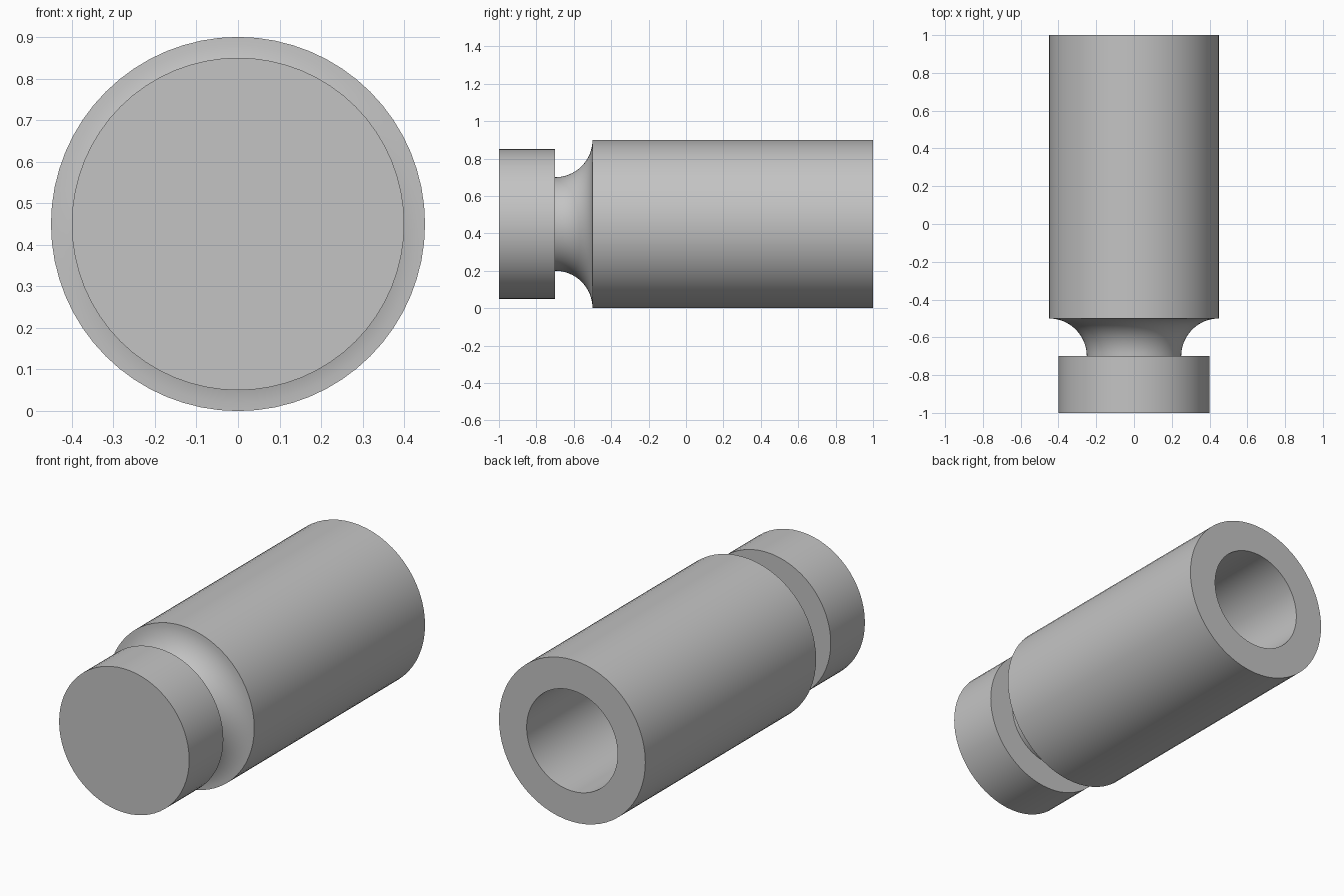
import bpy, bmesh
from math import sin, cos, pi

cube = bpy.data.objects.get("Cube")
if cube:
    bpy.data.objects.remove(cube, do_unlink=True)

SEGMENTS = 64
AXIS_Z = 0.45

grey = bpy.data.materials.new("plain_grey")
grey.use_nodes = True
colour = (0.55, 0.55, 0.55, 1)
grey.diffuse_color = colour
grey.node_tree.nodes["Principled BSDF"].inputs["Base Color"].default_value = colour


def lathe(name, profile):
    """Revolve (y, radius) points around the long axis; radius 0 closes an end."""
    bm = bmesh.new()
    verts = [bm.verts.new((0, y, r)) for y, r in profile]
    edges = [bm.edges.new(pair) for pair in zip(verts, verts[1:])]
    bmesh.ops.spin(bm, geom=verts + edges, cent=(0, 0, 0), axis=(0, 1, 0),
                   angle=2 * pi, steps=SEGMENTS, use_duplicate=False)
    bmesh.ops.remove_doubles(bm, verts=bm.verts, dist=1e-5)
    bmesh.ops.recalc_face_normals(bm, faces=bm.faces)
    mesh = bpy.data.meshes.new(name)
    bm.to_mesh(mesh)
    bm.free()
    mesh.materials.append(grey)
    obj = bpy.data.objects.new(name, mesh)
    obj.location.z = AXIS_Z
    bpy.context.collection.objects.link(obj)
    bpy.ops.object.select_all(action='DESELECT')
    obj.select_set(True)
    bpy.context.view_layer.objects.active = obj
    bpy.ops.object.shade_smooth_by_angle(angle=pi / 6)
    return obj


# Concave neck flaring from the head out to the body
fillet = [(-0.7 + 0.2 * sin(a), 0.45 - 0.2 * cos(a))
          for a in (i * pi / 32 for i in range(17))]

# Head disc, neck, body and blind bore as one turned solid
head = [(-1, 0), (-1, 0.4), (-0.7, 0.4)]
body_and_bore = [(1, 0.45), (1, 0.28), (-0.2, 0.28), (-0.2, 0)]
lathe("turned_pin", head + fillet + body_and_bore)
